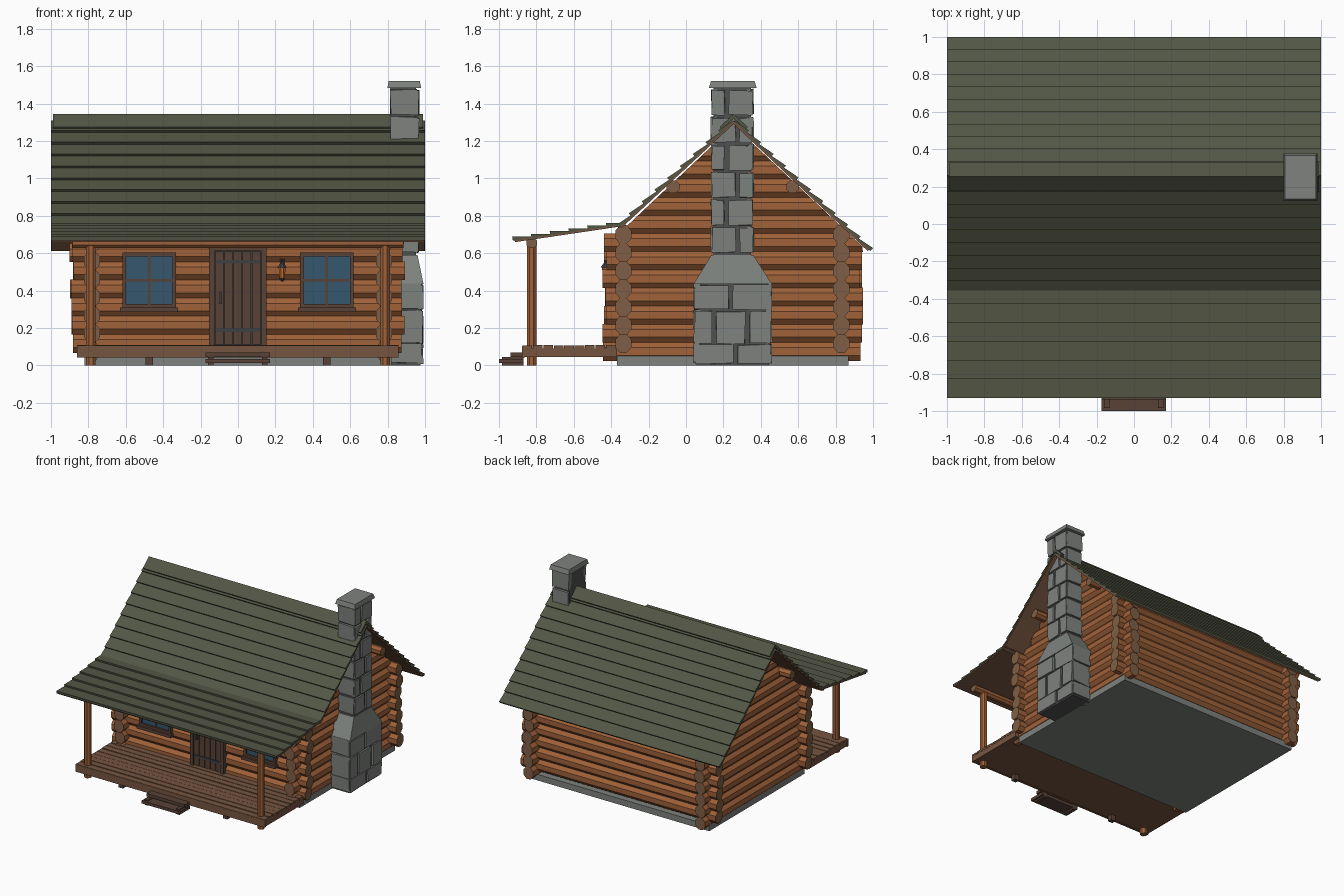
import bpy, bmesh, math, random
from mathutils import Vector

if "Cube" in bpy.data.objects:
    bpy.data.objects.remove(bpy.data.objects["Cube"])

random.seed(4)


def srgb(r, g, b):
    return tuple((c / 255 / 12.92 if c < 10 else ((c / 255 + .055) / 1.055) ** 2.4) for c in (r, g, b)) + (1,)


def mat(name, *rgb):
    m = bpy.data.materials.new(name)
    m.diffuse_color = srgb(*rgb)
    m.use_nodes = True
    m.node_tree.nodes["Principled BSDF"].inputs["Base Color"].default_value = m.diffuse_color
    return m


ROOF = mat("green_shingle", 82, 86, 68)
LOG = mat("log_wood", 160, 98, 58)
END = mat("cut_log_end", 127, 95, 70)
DECK = mat("deck_wood", 118, 85, 64)
TRIM = mat("dark_trim", 88, 66, 55)
STONE = mat("light_stone", 126, 130, 126)
MORTAR = mat("dark_mortar", 80, 80, 80)
GLASS = mat("blue_glass", 54, 86, 110)
METAL = mat("dark_metal", 62, 64, 66)
AMBER = mat("amber_glass", 190, 108, 48)


class Part:
    """Collects prisms into one mesh object."""

    def __init__(self, name, *mats):
        self.name, self.mats, self.bm = name, mats, bmesh.new()

    def prism(self, ring0, ring1, cap=0):
        a = [self.bm.verts.new(p) for p in ring0]
        b = [self.bm.verts.new(p) for p in ring1]
        n = len(a)
        for i in range(n):
            j = (i + 1) % n
            self.bm.faces.new((a[i], a[j], b[j], b[i]))
        for ring in (a[::-1], b):
            self.bm.faces.new(ring).material_index = cap
        return self

    def box(self, x0, x1, y0, y1, z0, z1, jit=0):
        def ring(z):
            return [[c + random.uniform(-jit, jit) for c in p]
                    for p in ((x0, y0, z), (x1, y0, z), (x1, y1, z), (x0, y1, z))]
        return self.prism(ring(z0), ring(z1))

    def extrude_x(self, profile, x0, x1, cap=0):
        return self.prism([(x0, *p) for p in profile], [(x1, *p) for p in profile], cap)

    def column(self, x, y, z0, z1, r0, r1=None):
        r1 = r0 if r1 is None else r1
        return self.prism([(x + u, y + v, z0) for u, v in octagon(r0)],
                          [(x + u, y + v, z1) for u, v in octagon(r1)])

    def done(self):
        bmesh.ops.recalc_face_normals(self.bm, faces=self.bm.faces)
        me = bpy.data.meshes.new(self.name)
        self.bm.to_mesh(me)
        self.bm.free()
        for m in self.mats:
            me.materials.append(m)
        bpy.context.collection.objects.link(bpy.data.objects.new(self.name, me))


def octagon(ru, rv=None):
    rv = ru if rv is None else rv
    k = 1 / math.cos(math.pi / 8)
    return [(ru * k * math.cos(math.pi / 8 + i * math.pi / 4),
             rv * k * math.sin(math.pi / 8 + i * math.pi / 4)) for i in range(8)]


RIDGE, STEP = .255, .097


def under_roof(z):
    return max(.012, (1.283 - z) / .94)


# Foundation
Part("foundation", STONE).box(-.82, .82, -.37, .87, 0, .05).done()

# Front and back log walls
for name, y in (("front_wall_logs", -.335), ("back_wall_logs", .83)):
    p = Part(name, LOG, END)
    for i in range(7):
        z = .118 + STEP * i
        ring = [(y + u, z + v) for u, v in octagon(.043, .05)]
        p.extrude_x(ring, -.89 + random.uniform(-.012, .012), .885 + random.uniform(-.012, .012), 1)
    p.done()

# Side log walls, continuing up into the gables
for name, x in (("left_wall_logs", -.78), ("right_wall_logs", .78)):
    p = Part(name, LOG, END)
    for i in range(13):
        z = .075 + STEP * i
        front = -.435 + random.uniform(-.012, .012) if i < 7 else -9
        back = .935 + random.uniform(-.012, .012)
        ring = [(x + u, z + v) for u, v in octagon(.043, .05)]
        p.prism([(u, max(front, RIDGE - under_roof(v)) if i > 6 else front, v) for u, v in ring],
                [(u, min(back, RIDGE + under_roof(v)), v) for u, v in ring], 1)
    p.done()

# Purlins poking out under the roof
p = Part("purlins", LOG, END)
for y, z in ((-.07, .955), (.57, .955), (RIDGE, 1.235)):
    p.extrude_x([(y + u, z + v) for u, v in octagon(.034)], -.92, .92, 1)
p.done()


# Roof slopes: thin board deck below overlapping courses
def slope(name, a, b, n, x=1.0):
    a, b = Vector(a), Vector(b)
    d = (b - a).normalized()
    up = Vector((-d.y, d.x))
    up = up if up.y > 0 else -up
    Part(name + "_boards", DECK).extrude_x(
        [a, b - d * .01, b - d * .01 - up * .01, a - up * .01], -x + .004, x - .004).done()
    p = Part(name + "_shingles", ROOF)
    for i in range(n):
        s, e = a.lerp(b, i / n), a.lerp(b, (i + 1) / n)
        p.extrude_x([s, e, e + up * .021, s + up * .006], -x, x)
    p.done()


slope("back_roof", (RIDGE, 1.305), (.986, .612), 11)
slope("front_roof", (RIDGE, 1.305), (-.36, .735), 9)
slope("porch_roof", (-.325, .757), (-.926, .668), 6)
p = Part("ridge_cap", ROOF)
for s in (-1, 1):
    p.extrude_x([(RIDGE, 1.345), (RIDGE + s * .075, 1.276), (RIDGE + s * .065, 1.262), (RIDGE, 1.32)], -.99, .99)
p.done()

# Chimney core, shoulder and cap
Part("chimney_core", MORTAR).box(.8, .975, .055, .445, 0, .45).box(.815, .953, .147, .348, .45, 1.485).done()


def rect(x0, x1, y0, y1, z):
    return [(x0, y0, z), (x1, y0, z), (x1, y1, z), (x0, y1, z)]


Part("chimney_shoulder", STONE).prism(rect(.81, .992, .04, .46, .435), rect(.81, .96, .135, .36, .59)).done()
Part("chimney_cap", STONE).prism(rect(.798, .98, .122, .378, 1.483), rect(.806, .972, .133, .367, 1.52)).done()

# Chimney stones, one staggered row at a time on three faces
rows = [(.01, .11, .975, .055, .445, (0, .53, 1)), (.118, .29, .975, .055, .445, (0, .24, .7, 1)),
        (.3, .43, .975, .055, .445, (0, .47, 1))]
for i in range(6):
    z = .605 + i * .147
    rows.append((z, z + .13, .953, .147, .348, (0, .35, 1) if i % 2 else (0, .64, 1)))
p = Part("chimney_stones", STONE)
for z0, z1, x, y0, y1, cuts in rows:
    for c0, c1 in zip(cuts, cuts[1:]):
        w = y1 - y0
        a = y0 - .008 if c0 == 0 else y0 + c0 * w + .012
        b = y1 + .008 if c1 == 1 else y0 + c1 * w - .012
        p.box(x - .02, x + .014, a, b, z0, z1, .004)
    for s, y in ((-1, y0), (1, y1)):
        p.box(.815, x + .006, *sorted((y - s * .02, y + s * .013)), z0 + .003, z1 + .006, .004)
p.done()

# Porch deck, boards, piers and steps
Part("porch_frame", DECK).box(-.855, .855, -.865, -.37, .045, .092).done()
Part("porch_fascia", DECK).box(-.862, .858, -.878, -.86, .043, .104).done()
p = Part("porch_boards", DECK)
for i in range(9):
    y = -.875 + i * .056
    p.box(-.86, .857, y, y + .051, .09, .108 + random.uniform(-.003, .003))
p.done()
p = Part("porch_piers", TRIM)
for x in (-.475, .475):
    p.box(x - .02, x + .02, -.845, -.805, 0, .05)
p.done()
Part("porch_steps", TRIM).box(-.175, .172, -1, -.87, .012, .036).box(-.175, .172, -.937, -.87, .045, .07) \
    .box(-.16, -.13, -.985, -.87, 0, .045).box(.127, .157, -.985, -.87, 0, .045).done()

# Porch posts and beam
p = Part("porch_posts", LOG)
for x in (-.787, .787):
    p.column(x, -.825, 0, .66, .026)
p.done()
Part("porch_beam", LOG, END).extrude_x([(-.825 + u, .655 + v) for u, v in octagon(.028)], -.885, .885, 1).done()

# Windows with cross bars and sill
for side, cx in (("left", -.475), ("right", .475)):
    Part(side + "_window_glass", GLASS).box(cx - .13, cx + .13, -.388, -.36, .32, .59).done()
    f = Part(side + "_window_frame", TRIM)
    for s in (-1, 1):
        f.box(*sorted((cx + s * .123, cx + s * .143)), -.402, -.35, .31, .605)
    f.box(cx - .123, cx + .123, -.402, -.35, .584, .605).box(cx - .123, cx + .123, -.402, -.35, .31, .328)
    f.box(cx - .155, cx + .155, -.42, -.35, .286, .31)
    f.box(cx - .006, cx + .006, -.394, -.38, .32, .59).box(cx - .13, cx + .13, -.394, -.38, .45, .462)
    f.done()

# Plank door with frame, straps and handle
p = Part("door_frame", TRIM)
p.box(-.155, -.125, -.405, -.35, .105, .62).box(.122, .152, -.405, -.35, .105, .62)
p.box(-.155, .152, -.405, -.35, .612, .628).done()
Part("door_backing", METAL).box(-.125, .122, -.385, -.35, .105, .615).done()
p = Part("door_planks", TRIM)
for i in range(5):
    p.box(-.122 + i * .049, -.077 + i * .049, -.394, -.37, .112, .61)
p.done()
p = Part("door_hardware", METAL)
for z in (.19, .555):
    p.box(-.115, .118, -.4, -.39, z - .01, z + .01)
p.box(-.098, -.088, -.412, -.39, .33, .392).done()

# Lantern beside the door
LX, LY = .236, -.43
Part("lantern_glass", AMBER).column(LX, LY, .468, .525, .014, .019).done()
p = Part("lantern_metal", METAL)
p.column(LX, LY, .523, .55, .027, .008).column(LX, LY, .55, .565, .006).column(LX, LY, .45, .468, .006, .017)
p.box(LX - .006, LX + .006, LY, -.36, .553, .563).box(LX - .012, LX + .012, -.39, -.36, .5, .57).done()
